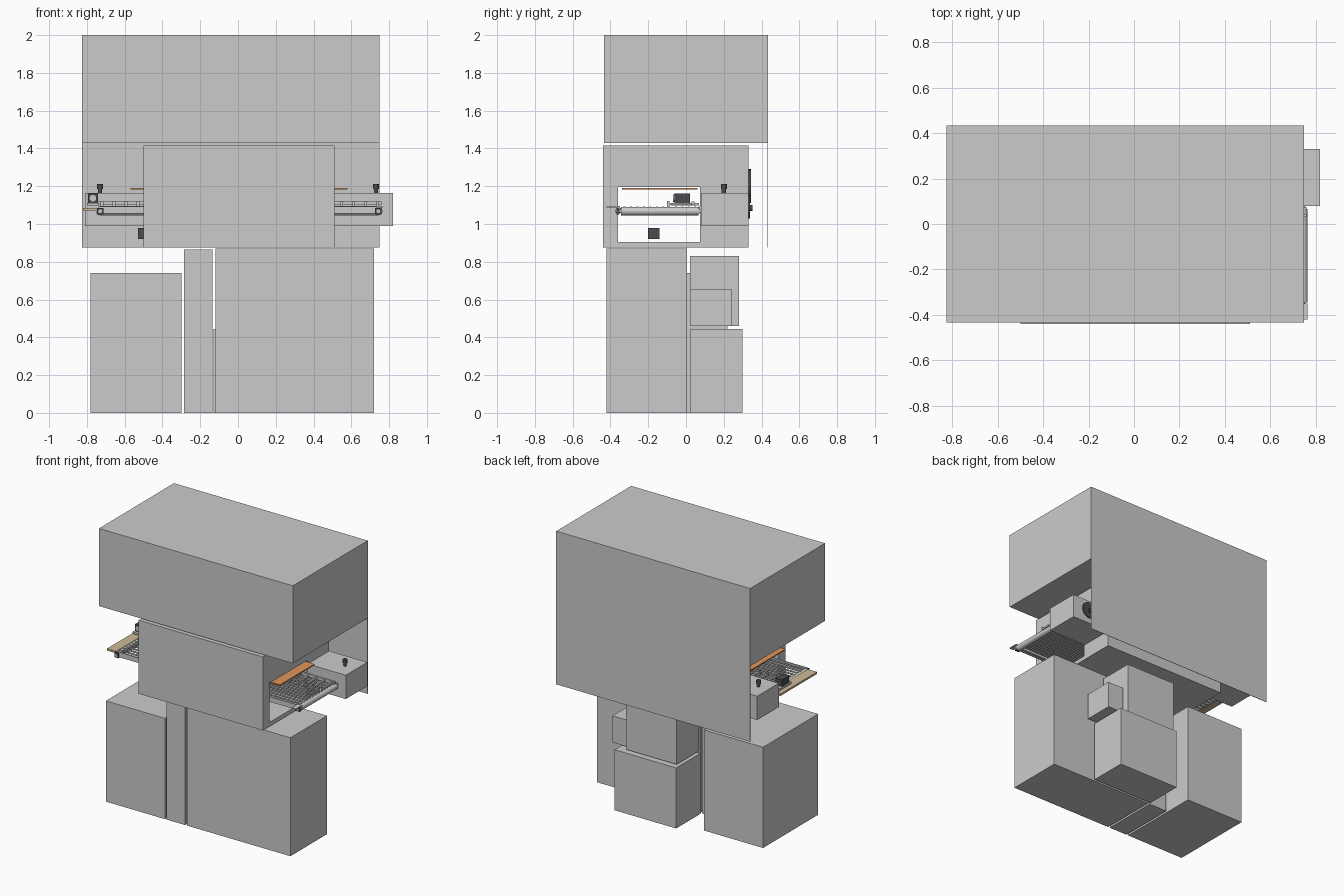
import bpy
from mathutils import Vector

if "Cube" in bpy.data.objects:
    bpy.data.objects.remove(bpy.data.objects["Cube"])


def paint(ob, name, color):
    m = bpy.data.materials.get(name) or bpy.data.materials.new(name)
    m.diffuse_color = color
    m.use_nodes = True
    m.node_tree.nodes["Principled BSDF"].inputs["Base Color"].default_value = m.diffuse_color
    ob.data.materials.append(m)


DARK = ("dark", (0.07, 0.07, 0.08, 1))
TAN = ("tan", (0.62, 0.5, 0.32, 1))
ORANGE = ("orange", (0.75, 0.3, 0.1, 1))


def box(name, x0, x1, y0, y1, z0, z1, mat=None):
    bpy.ops.mesh.primitive_cube_add(size=1)
    ob = bpy.context.object
    ob.name = name
    lo, hi = Vector((x0, y0, z0)), Vector((x1, y1, z1))
    for v in ob.data.vertices:
        v.co = Vector([lo[i] + (v.co[i] + 0.5) * (hi[i] - lo[i]) for i in range(3)])
    if mat:
        paint(ob, *mat)
    return ob


def rod(name, a, b, r, sides=24, mat=None):
    a, b = Vector(a), Vector(b)
    bpy.ops.mesh.primitive_cylinder_add(
        vertices=sides, radius=r, depth=(b - a).length, location=(a + b) / 2,
        rotation=(b - a).to_track_quat('Z', 'Y').to_euler())
    ob = bpy.context.object
    ob.name = name
    bpy.ops.object.shade_smooth_by_angle()
    if mat:
        paint(ob, *mat)
    return ob


# Upper housing and thin rear panel
box("upper_housing", -0.825, 0.75, -0.435, 0.435, 1.43, 2.0)
box("rear_panel", -0.825, 0.75, 0.432, 0.435, 0.875, 1.43)

# Tunnel with an opening running right through along x
tunnel = box("tunnel", -0.5, 0.51, -0.44, 0.33, 0.875, 1.415)
cutter = box("tunnel_cutter", -0.7, 0.7, -0.36, 0.075, 0.905, 1.195)
cutter.hide_render = True
cutter.hide_viewport = True
cut = tunnel.modifiers.new("opening", 'BOOLEAN')
cut.object = cutter
cut.solver = 'EXACT'
bpy.context.view_layer.objects.active = tunnel
bpy.ops.object.modifier_apply(modifier=cut.name)
bpy.data.objects.remove(cutter)
box("tunnel_top_plate", -0.57, 0.58, -0.34, 0.06, 1.183, 1.191, ORANGE)
box("side_connector", -0.53, -0.5, -0.2, -0.14, 0.92, 0.98, DARK)

# Floor cabinets
box("right_cabinet", -0.12, 0.72, -0.42, 0.005, 0, 0.87)
box("middle_cabinet", -0.285, -0.135, -0.42, 0.005, 0, 0.865)
box("left_cabinet", -0.78, -0.3, -0.42, 0.22, 0, 0.74)

# Rear units
box("rear_lower_unit", -0.13, 0.37, 0.02, 0.3, 0, 0.445)
box("rear_upper_unit", -0.12, 0.29, 0.02, 0.28, 0.46, 0.83)
box("rear_small_unit", 0.30, 0.43, 0.02, 0.24, 0.46, 0.655)

# Drive boxes with push buttons at both ends
for side, x0, x1, bx in (("left", -0.81, -0.5, -0.73), ("right", 0.51, 0.82, 0.73)):
    box(side + "_drive_box", x0, x1, 0.08, 0.33, 0.99, 1.165)
    rod(side + "_button_stem", (bx, 0.2, 1.165), (bx, 0.2, 1.19), 0.011, mat=DARK)
    rod(side + "_button_cap", (bx, 0.2, 1.185), (bx, 0.2, 1.213), 0.016, mat=DARK)

# Rear fan and knob
rod("rear_fan", (0.3, 0.33, 1.2), (0.3, 0.343, 1.2), 0.09, 32, DARK)
rod("drive_disc", (0.68, 0.33, 1.09), (0.68, 0.338, 1.09), 0.06, 32, DARK)
rod("drive_knob", (0.68, 0.338, 1.085), (0.68, 0.353, 1.085), 0.015, 20, DARK)

# Conveyor: end rollers, side rails and lengthwise round belts
for side, x in (("left", -0.73), ("right", 0.743)):
    rod(side + "_roller", (x, -0.345, 1.068), (x, 0.065, 1.068), 0.022)
    rod(side + "_roller_shaft", (x, -0.372, 1.068), (x, 0.08, 1.068), 0.01)
    box(side + "_roller_bearing", x - 0.017, x + 0.017, -0.368, -0.352, 1.05, 1.086, DARK)
for name, y in (("front_rail", -0.36), ("back_rail", 0.066)):
    box(name, -0.74, 0.76, y, y + 0.009, 1.055, 1.092)
for i in range(12):
    y = -0.325 + i * 0.034
    for layer, z in (("upper", 1.088), ("lower", 1.05)):
        rod(f"{layer}_belt_{i}", (-0.73, y, z), (0.743, y, z), 0.006, 8)
box("right_end_tab", 0.73, 0.765, -0.42, -0.35, 1.088, 1.094)

# Finger guide above the belts
box("finger_rail", -0.74, 0.76, 0.03, 0.045, 1.1, 1.12)
for i in range(24):
    x = -0.72 + i * 0.0635
    box(f"finger_{i}", x - 0.007, x + 0.007, -0.1, 0.04, 1.1, 1.112)
    box(f"finger_tip_{i}", x - 0.007, x + 0.007, -0.1, -0.088, 1.092, 1.122)

# Tan tray and small motor at the left end
box("left_tray", -0.82, -0.745, -0.35, 0.075, 1.072, 1.086, TAN)
box("motor_bracket", -0.8, -0.735, -0.08, 0.07, 1.098, 1.112)
box("motor_block", -0.795, -0.74, -0.06, 0.02, 1.112, 1.162, DARK)
rod("motor_face", (-0.768, -0.068, 1.137), (-0.768, -0.06, 1.137), 0.02)
